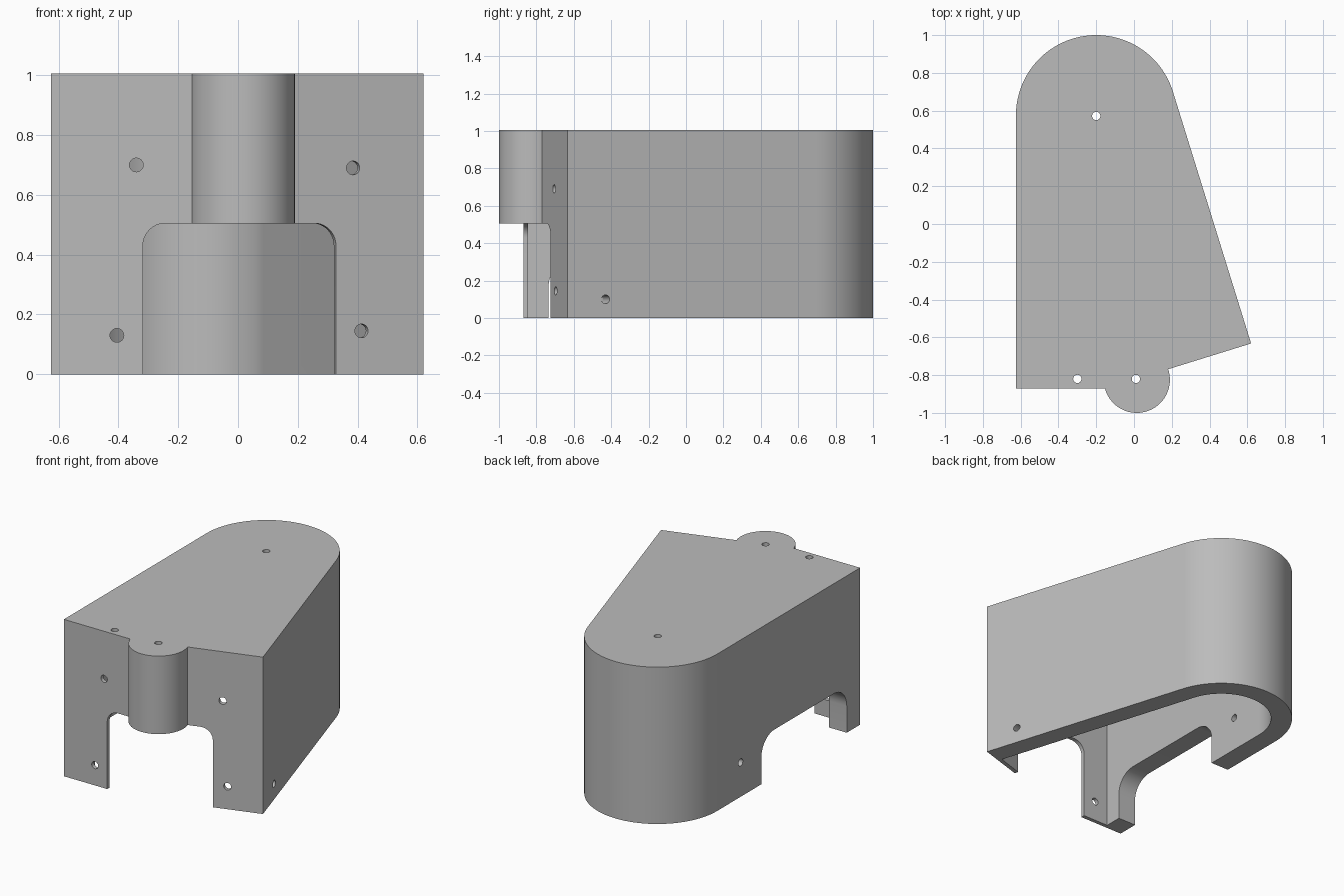
import bpy, bmesh, math
from mathutils import Matrix, Vector

cube = bpy.data.objects.get("Cube")
if cube:
    bpy.data.objects.remove(cube, do_unlink=True)

H = 1.005                      # overall height
WALL, SKIN = 0.126, 0.025      # thick side walls, thin front panel
TILT = math.radians(17.25)     # angle of the slanted side and its front panel
U = Vector((math.cos(TILT), math.sin(TILT), 0))     # along slanted front
N = Vector((-U.y, U.x, 0))                          # along slanted side
ARC = Vector((-0.2, 0.575, 0))                      # centre of rounded back
R = 0.425
CORNER = Vector((-0.145, -0.87, 0))                 # where the front panels meet

grey = bpy.data.materials.new("plain grey")
grey.use_nodes = True
grey.diffuse_color = (0.5, 0.5, 0.5, 1)
grey.node_tree.nodes["Principled BSDF"].inputs["Base Color"].default_value = (0.5, 0.5, 0.5, 1)


def prism(name, pts, half, origin, u=None):
    """Extrude a 2D profile both ways; with u, the profile stands on a wall."""
    bm = bmesh.new()
    low = [bm.verts.new((p[0], p[1], -half)) for p in pts]
    high = [bm.verts.new((p[0], p[1], half)) for p in pts]
    bm.faces.new(low[::-1])
    bm.faces.new(high)
    for i in range(len(pts)):
        j = (i + 1) % len(pts)
        bm.faces.new((low[i], low[j], high[j], high[i]))
    if u:
        up = Vector((0, 0, 1))
        bm.transform(Matrix((u, up, u.cross(up))).transposed().to_4x4())
    bm.transform(Matrix.Translation(origin))
    bmesh.ops.recalc_face_normals(bm, faces=bm.faces)
    mesh = bpy.data.meshes.new(name)
    bm.to_mesh(mesh)
    bm.free()
    mesh.materials.append(grey)
    ob = bpy.data.objects.new(name, mesh)
    bpy.context.collection.objects.link(ob)
    return ob


def arc(cx, cy, r, a0, a1, n):
    return [(cx + r * math.cos(a0 + (a1 - a0) * i / n),
             cy + r * math.sin(a0 + (a1 - a0) * i / n)) for i in range(n + 1)]


def disc(r, n=24):
    return arc(0, 0, r, 0, math.tau, n)[:-1]


def footprint(side, front):
    """Plan outline, inset by side and front thickness."""
    r = R - side
    base = CORNER + N * front
    along = (ARC - base).dot(U) + r
    tip = base + U * along
    y = -0.87 + front
    bend = base + U * ((y - base.y) / U.y)
    return ([(ARC.x - r, y), bend[:2], tip[:2]]
            + arc(ARC.x, ARC.y, r, TILT, math.pi, 56))


def opening(u0, u1, top, r0, r1):
    """Doorway profile with rounded upper corners."""
    right = arc(u1 - r1, top - r1, r1, 0, math.pi / 2, 10) if r1 else [(u1, top)]
    left = arc(u0 + r0, top - r0, r0, math.pi / 2, math.pi, 10) if r0 else [(u0, top)]
    return [(u0, -0.1), (u1, -0.1)] + right + left


def combine(target, tool, operation="DIFFERENCE"):
    tool.hide_render = True
    mod = target.modifiers.new(operation, "BOOLEAN")
    mod.operation, mod.solver, mod.object = operation, "EXACT", tool
    bpy.context.view_layer.objects.active = target
    bpy.ops.object.modifier_apply(modifier=mod.name)
    bpy.data.objects.remove(tool, do_unlink=True)


# Shell: outer block minus the cavity, open underneath
housing = prism("housing", footprint(0, 0), H / 2, Vector((0, 0, H / 2)))
roof_under = H - WALL
combine(housing, prism("cavity", footprint(WALL, SKIN), 0.55,
                       Vector((0, 0, roof_under - 0.55))))

# Openings in the two front panels and in the straight side wall
X = Vector((1, 0, 0))
BACKWARD = Vector((0, -1, 0))
combine(housing, prism("front_opening", opening(-0.318, 0.08, 0.505, 0.075, 0),
                       0.2, Vector((0, -0.87, 0)), X))
combine(housing, prism("slanted_opening", opening(0.1, 0.495, 0.505, 0, 0.075),
                       0.2, CORNER, U))
combine(housing, prism("side_opening", opening(-0.13, 0.735, 0.3, 0.13, 0.13),
                       0.2, Vector((-0.625, 0, 0)), BACKWARD))

# Round boss on the front
boss_z = (0.505 + H) / 2
combine(housing, prism("front_boss", disc(0.175, 72), H - boss_z,
                       Vector((0.015, -0.825, boss_z))), "UNION")

# Screw holes through the roof
for x, y in ((-0.2, 0.572), (0.01, -0.82), (-0.3, -0.82)):
    combine(housing, prism("roof_hole", disc(0.022), 0.7, Vector((x, y, 0.9))))

# Screw holes through the walls
slant_point = ARC + U * R
slant_point -= N * ((slant_point.y + 0.43) / N.y)
holes = [(-0.34, -0.87, 0.70, X), (-0.405, -0.87, 0.13, X),
         (-0.625, 0.34, 0.22, BACKWARD),
         (slant_point.x, slant_point.y, 0.10, N)]
for x, z in ((0.385, 0.69), (0.413, 0.145)):
    holes.append((x, CORNER.y + (x - CORNER.x) * math.tan(TILT), z, U))
for x, y, z, u in holes:
    combine(housing, prism("wall_hole", disc(0.023), 0.16, Vector((x, y, z)), u))

# Smooth curved faces, keep hard edges
bpy.ops.object.select_all(action="DESELECT")
housing.select_set(True)
bpy.context.view_layer.objects.active = housing
bpy.ops.object.shade_smooth_by_angle(angle=math.radians(25))
